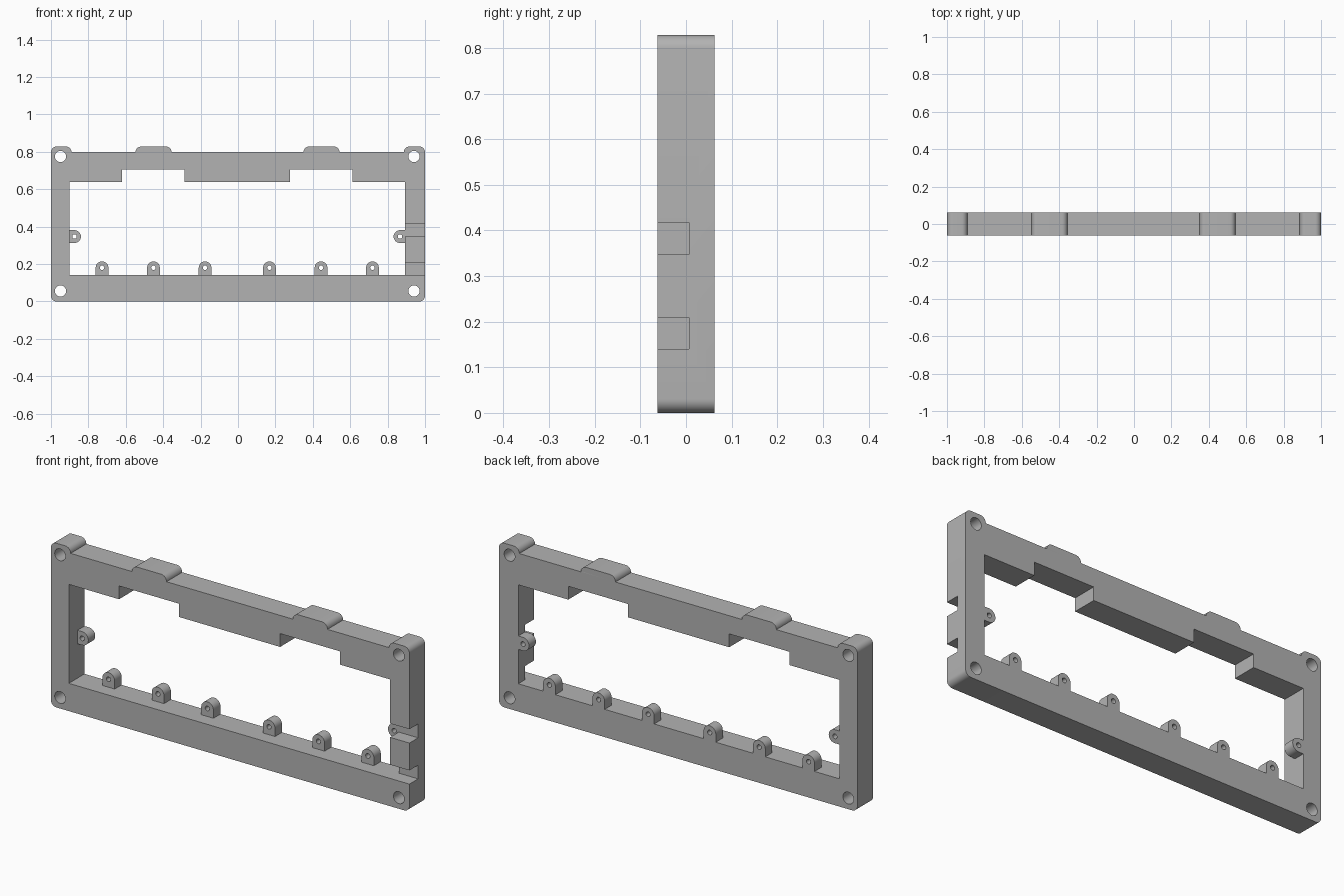
import bpy
import bmesh
from math import pi, cos, sin, radians
from mathutils import Vector, Matrix

if "Cube" in bpy.data.objects:
    bpy.data.objects.remove(bpy.data.objects["Cube"])

HALF_DEPTH = 0.0625
SHELF_Y = 0.007          # front plane of the lugs and rear wall of the notches
AXIS_X = -0.004          # centre line of the hole pattern

grey = bpy.data.materials.new("plain grey")
grey.use_nodes = True
colour = (0.45, 0.45, 0.45, 1)
grey.diffuse_color = colour
grey.node_tree.nodes["Principled BSDF"].inputs["Base Color"].default_value = colour


def rounded(corners, steps=8):
    """Outline from (x, z, radius) corners, each rounded by an arc."""
    points = []
    for i, (x, z, r) in enumerate(corners):
        p = Vector((x, z))
        if r == 0:
            points.append(p)
            continue
        a = (Vector(corners[i - 1][:2]) - p).normalized() * r
        b = (Vector(corners[(i + 1) % len(corners)][:2]) - p).normalized() * r
        for s in range(steps + 1):
            t = s / steps * pi / 2
            points.append(p + a * (1 - sin(t)) + b * (1 - cos(t)))
    return points


def circle(x, z, r, n=32):
    return [Vector((x + r * cos(2 * pi * i / n), z + r * sin(2 * pi * i / n))) for i in range(n)]


def plate(name, outlines, y0, y1):
    """Solid between y0 and y1; outlines after the first are holes."""
    curve = bpy.data.curves.new(name, 'CURVE')
    curve.dimensions = '2D'
    curve.fill_mode = 'BOTH'
    curve.extrude = (y1 - y0) / 2
    for outline in outlines:
        spline = curve.splines.new('POLY')
        spline.points.add(len(outline) - 1)
        for point, p in zip(spline.points, outline):
            point.co = (p.x, p.y, 0, 1)
        spline.use_cyclic_u = True
    source = bpy.data.objects.new(name + " outline", curve)
    bpy.context.collection.objects.link(source)
    graph = bpy.context.evaluated_depsgraph_get()
    mesh = bpy.data.meshes.new_from_object(source.evaluated_get(graph))
    bpy.data.objects.remove(source)
    bm = bmesh.new()
    bm.from_mesh(mesh)
    bmesh.ops.remove_doubles(bm, verts=bm.verts, dist=1e-5)
    bm.transform(Matrix.Translation((0, (y0 + y1) / 2, 0)) @ Matrix.Rotation(pi / 2, 4, 'X'))
    bmesh.ops.recalc_face_normals(bm, faces=bm.faces)
    bm.to_mesh(mesh)
    bm.free()
    mesh.materials.clear()
    mesh.materials.append(grey)
    obj = bpy.data.objects.new(name, mesh)
    bpy.context.collection.objects.link(obj)
    return obj


def smooth(obj):
    bpy.ops.object.select_all(action='DESELECT')
    obj.select_set(True)
    bpy.context.view_layer.objects.active = obj
    bpy.ops.object.shade_smooth_by_angle(angle=radians(30))


# Outer outline, with raised tabs along the top edge
R, TOP, RIDGE = 0.03, 0.828, 0.798
outer = [(-1, 0, R), (1, 0, R), (1, TOP, R), (0.886, TOP, R), (0.886, RIDGE, 0)]
for x0, x1 in ((0.35, 0.543), (-0.548, -0.355)):
    outer += [(x1, RIDGE, 0), (x1, TOP, R), (x0, TOP, R), (x0, RIDGE, 0)]
outer += [(-0.89, RIDGE, 0), (-0.89, TOP, R), (-1, TOP, R)]

# Stepped window
LEFT, RIGHT, SILL, LOW, HIGH = -0.9, 0.892, 0.14, 0.639, 0.706
window = [(LEFT, SILL, 0), (RIGHT, SILL, 0), (RIGHT, LOW, 0)]
for x0, x1 in ((0.279, 0.613), (-0.62, -0.285)):
    window += [(x1, LOW, 0), (x1, HIGH, 0), (x0, HIGH, 0), (x0, LOW, 0)]
window += [(LEFT, LOW, 0)]

holes = [circle(AXIS_X + s * 0.945, z, 0.03) for s in (-1, 1) for z in (0.056, 0.775)]
frame = plate("frame", [rounded(outer), rounded(window)] + holes, -HALF_DEPTH, HALF_DEPTH)

# Notches through the front of the left side rail
for z0, z1 in ((SILL, 0.209), (0.347, 0.417)):
    box = [Vector(p) for p in ((0.8, z0), (1.1, z0), (1.1, z1), (0.8, z1))]
    cutter = plate("notch cutter", [box], -0.1, SHELF_Y)
    cut = frame.modifiers.new("notch", 'BOOLEAN')
    cut.operation = 'DIFFERENCE'
    cut.solver = 'EXACT'
    cut.object = cutter
    bpy.context.view_layer.objects.active = frame
    bpy.ops.object.modifier_apply(modifier=cut.name)
    bpy.data.objects.remove(cutter)
smooth(frame)


def lug(name, x, z, angle, foot):
    """Round-ended screw lug whose foot points along the given angle."""
    r = 0.034
    turn = Matrix.Rotation(angle, 2)
    arc = [Vector((r * cos(t * pi / 16), r * sin(t * pi / 16))) for t in range(17)]
    shape = [Vector((x, z)) + turn @ p for p in arc + [Vector((-r, -foot)), Vector((r, -foot))]]
    smooth(plate(name, [shape, circle(x, z, 0.012, 16)], SHELF_Y, HALF_DEPTH))


# Screw lugs along the sill and on both side rails
for side, s in (("right", -1), ("left", 1)):
    for i, x in enumerate((0.172, 0.448, 0.723)):
        lug(f"sill_lug_{side}_{i + 1}", AXIS_X + s * x, 0.18, 0, 0.04)
    lug(f"side_lug_{side}", AXIS_X + s * 0.87, 0.347, s * pi / 2, 0.026)
